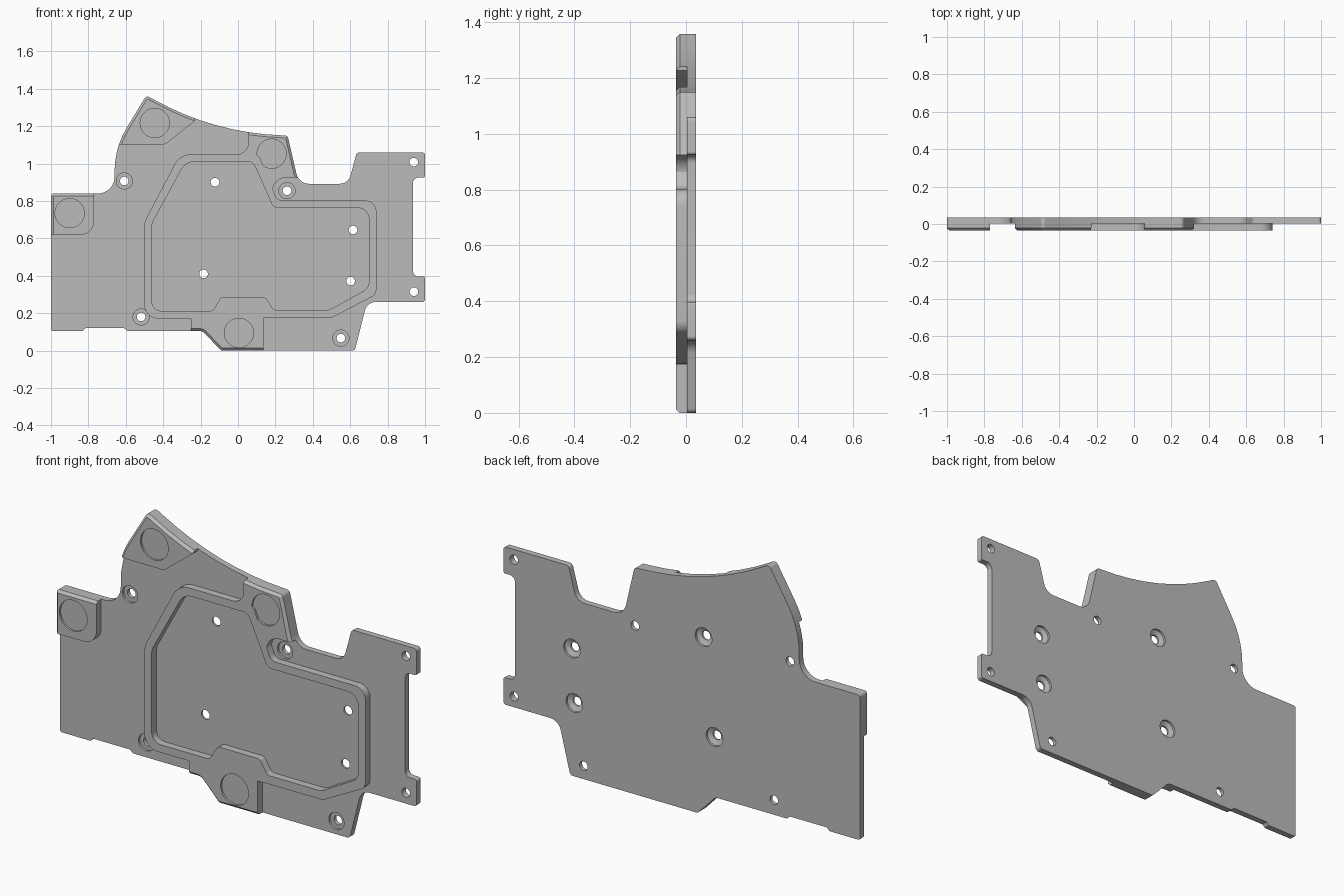
import bpy
import bmesh
from math import cos, sin, tan, pi
from mathutils import Vector

cube = bpy.data.objects.get("Cube")
if cube:
    bpy.data.objects.remove(cube, do_unlink=True)

FRONT, STEP, BACK = -0.035, 0.003, 0.035   # depth levels along y

grey = bpy.data.materials.new("plain grey")
grey.use_nodes = True
grey.diffuse_color = (0.5, 0.5, 0.5, 1)
grey.node_tree.nodes["Principled BSDF"].inputs["Base Color"].default_value = (0.5, 0.5, 0.5, 1)


def rounded(corners):
    """Turn (x, z, radius) corners into a filleted closed outline."""
    pts, n = [], len(corners)
    for i, c in enumerate(corners):
        p = Vector(c[:2])
        r = c[2] if len(c) > 2 else 0
        if not r:
            pts.append(p)
            continue
        a = (Vector(corners[i - 1][:2]) - p).normalized()
        b = (Vector(corners[(i + 1) % n][:2]) - p).normalized()
        half = a.angle(b) / 2
        centre = p + (a + b).normalized() * (r / sin(half))
        reach = r / tan(half)
        start, end = p + a * reach - centre, p + b * reach - centre
        sweep = pi - 2 * half
        steps = max(3, int(sweep * (6 + 8 * r)))
        for k in range(steps + 1):
            t = k / steps
            pts.append(centre + (start * sin((1 - t) * sweep) + end * sin(t * sweep)) / sin(sweep))
    return pts


def finish(bm, name):
    bmesh.ops.recalc_face_normals(bm, faces=bm.faces)
    mesh = bpy.data.meshes.new(name)
    bm.to_mesh(mesh)
    bm.free()
    mesh.materials.append(grey)
    obj = bpy.data.objects.new(name, mesh)
    bpy.context.collection.objects.link(obj)
    return obj


def prism(name, corners, y0, y1, chamfer=0):
    """Extrude an outline from y0 (front) to y1, with an optional front chamfer."""
    bm = bmesh.new()
    face = bm.faces.new([bm.verts.new((p.x, y0 + chamfer, p.y)) for p in rounded(corners)])
    made = bmesh.ops.extrude_face_region(bm, geom=[face], use_keep_orig=True)["geom"]
    for v in made:
        if isinstance(v, bmesh.types.BMVert):
            v.co.y = y1
    bmesh.ops.recalc_face_normals(bm, faces=bm.faces)
    if chamfer:
        bmesh.ops.inset_region(bm, faces=[face], thickness=chamfer, use_even_offset=True)
        for v in face.verts:
            v.co.y = y0
    return finish(bm, name)


def add_turned(bm, x, z, profile, sides=40):
    """Add a solid of (radius, y) rings turned about a y-directed axis."""
    rings = [[bm.verts.new((x + r * cos(2 * pi * k / sides), y, z + r * sin(2 * pi * k / sides)))
              for k in range(sides)] for r, y in profile]
    bm.faces.new(rings[0])
    bm.faces.new(rings[-1])
    for a, b in zip(rings, rings[1:]):
        for k in range(sides):
            j = (k + 1) % sides
            bm.faces.new((a[k], a[j], b[j], b[k]))


def boolean(obj, tool, operation):
    mod = obj.modifiers.new(operation.lower(), 'BOOLEAN')
    mod.operation, mod.object, mod.solver = operation, tool, 'EXACT'
    bpy.context.view_layer.objects.active = obj
    bpy.ops.object.modifier_apply(modifier=mod.name)


# Plate silhouette
outline = [
    (-1, .105, .01), (-.83, .105), (-.815, .12), (-.61, .12), (-.59, .105),
    (-.19, .105, .04), (-.09, 0, .02), (.625, 0, .02), (.69, .26, .06),
    (1, .26, .015), (1, .397, .01), (.935, .397, .03), (.935, .925, .03),
    (1, .925, .01), (1, 1.06, .015), (.635, 1.06, .02), (.59, .892, .06),
    (.325, .892, .07), (.265, 1.15, .02), (-.13, 1.165, 1.5),
    (-.49, 1.365, .02), (-.66, 1.085, .45), (-.66, .84, .09), (-1, .84, .015)]
plate = prism("base_plate", outline, STEP, BACK)
envelope = prism("envelope_helper", outline, FRONT, BACK, .013)

# Raised gasket rim around the central pocket
rim = prism("gasket_rim", [
    (-.5, .172, .07), (-.5, .69, .09), (-.31, 1.05, .1), (.11, 1.05, .03),
    (.21, .803, .04), (.74, .803, .06), (.74, .3, .05), (.5, .175, .06)], FRONT, STEP)
pocket = prism("pocket_helper", [
    (-.46, .212, .05), (-.46, .68, .07), (-.28, 1.01, .08), (.08, 1.01, .04),
    (.19, .763, .04), (.7, .763, .06), (.7, .335, .06), (.49, .218, .05),
    (.19, .218, .03), (.145, .288, .03), (-.09, .288, .03), (-.135, .212, .03)], -.1, .1)
boolean(rim, pocket, 'DIFFERENCE')

# Raised mounting pads, trimmed by the silhouette
pads = [prism(name, corners, -.06, STEP) for name, corners in {
    "pad_right_upper": [(-1.1, .9), (-.77, .9), (-.77, .62, .07), (-1.1, .62)],
    "pad_right_lower": [(-1.1, .05), (-.77, .05), (-.77, .332, .07), (-1.1, .332)],
    "pad_top_peak": [(-.8, 1.102), (-.39, 1.102, .04), (-.23, 1.228), (-.2, 1.5), (-.8, 1.5)],
    "pad_top_middle": [(-.04, 1.05), (.055, 1.05, .06), (.055, 1.25), (.4, 1.25), (.4, .925),
                       (.18, .925, .07), (.19, .79), (.14, .92), (.1, 1.02), (-.04, 1.03)],
    "pad_bottom": [(-.25, .173), (-.25, -.1), (.135, -.1), (.135, .2), (-.1, .2)],
    "pad_left_upper": [(.7, 1.2), (.7, .87, .07), (1.1, .87), (1.1, 1.2)],
    "pad_left_lower": [(.72, .55), (.74, .55), (.74, .472, .06), (1.1, .472), (1.1, .2),
                       (.68, .2), (.68, .265), (.72, .29)],
}.items()]
for pad in pads:
    boolean(pad, envelope, 'INTERSECT')

# Drilled features: magnet recesses, counterbored and countersunk screw holes
bm = bmesh.new()
for x, z in [(-.9, .735), (-.9, .21), (-.445, 1.217), (.18, 1.053), (.005, .095),
             (.825, .97), (.825, .365)]:
    add_turned(bm, x, z, [(.078, -.08), (.078, FRONT + .01)])
for x, z, seat in [(-.608, .907, .015), (.262, .855, .015), (-.518, .18, .015),
                   (.55, .067, .015), (.94, 1.008, -.018), (.94, .315, -.018)]:
    add_turned(bm, x, z, [(.043, -.08), (.043, seat), (.023, seat), (.023, .08)])
for x, z in [(-.123, .9), (-.184, .41), (.615, .645), (.602, .372)]:
    add_turned(bm, x, z, [(.023, -.08), (.023, .013), (.047, .024), (.047, .08)])
drills = finish(bm, "drill_helper")

for part in [plate] + pads:
    boolean(part, drills, 'DIFFERENCE')
for helper in (envelope, pocket, drills):
    bpy.data.objects.remove(helper, do_unlink=True)

# Smooth the rounded walls, keep the machined edges crisp
for part in [plate, rim] + pads:
    bpy.ops.object.select_all(action='DESELECT')
    part.select_set(True)
    bpy.context.view_layer.objects.active = part
    bpy.ops.object.shade_smooth_by_angle(angle=0.5)
